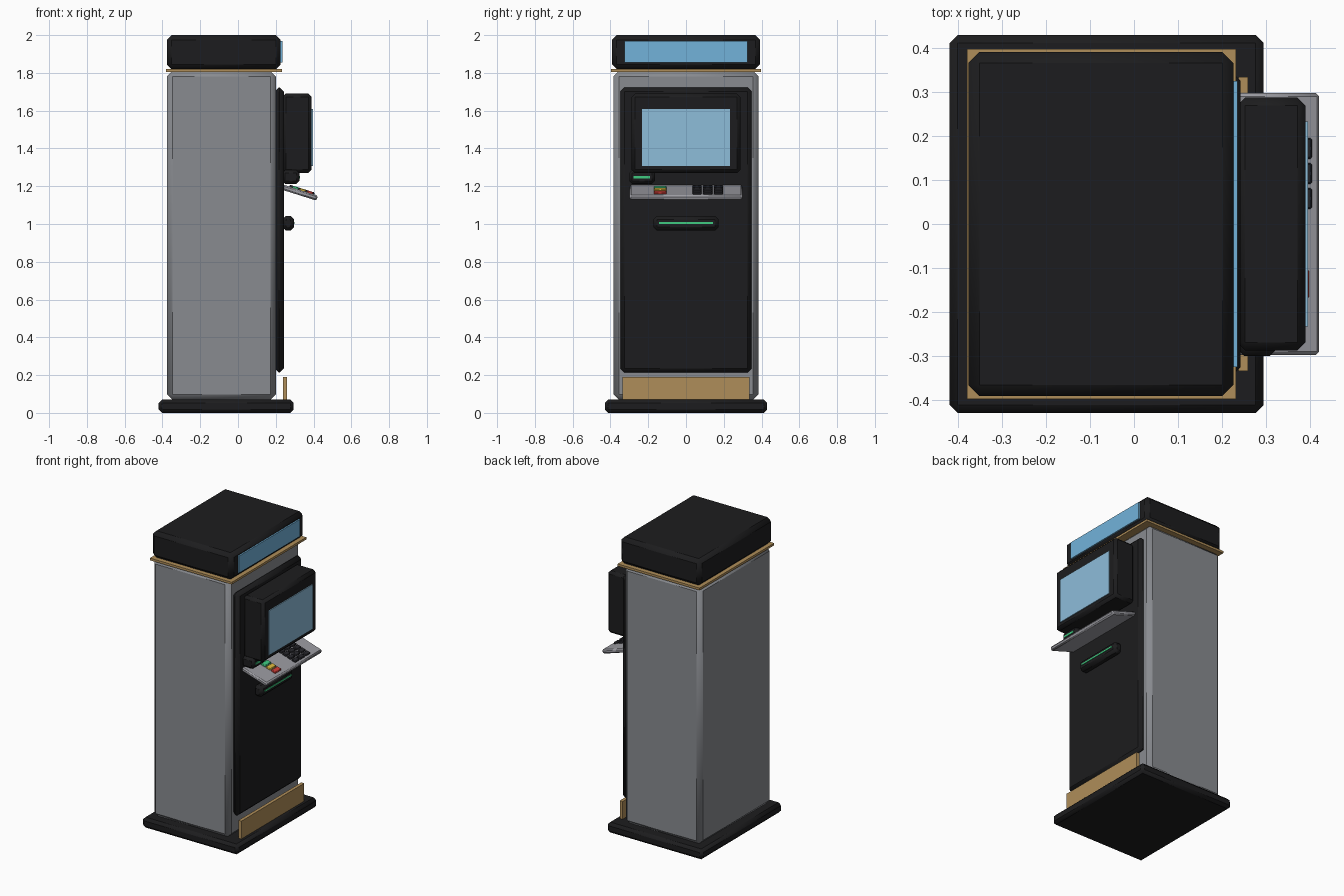
import bpy, math
from mathutils import Matrix, Vector

if "Cube" in bpy.data.objects:
    bpy.data.objects.remove(bpy.data.objects["Cube"])


def material(name, rgb):
    m = bpy.data.materials.new(name)
    m.diffuse_color = (*rgb, 1)
    m.use_nodes = True
    m.node_tree.nodes["Principled BSDF"].inputs["Base Color"].default_value = m.diffuse_color
    return m


BLACK = material("black", (0.012, 0.012, 0.013))
SILVER = material("silver", (0.25, 0.26, 0.28))
LIGHT = material("light_silver", (0.33, 0.33, 0.36))
GOLD = material("gold", (0.43, 0.27, 0.10))
SIGN = material("sign_blue", (0.17, 0.45, 0.70))
SCREEN = material("screen_blue", (0.27, 0.51, 0.70))
GREEN = material("green", (0.05, 0.60, 0.22))
YELLOW = material("yellow", (0.75, 0.50, 0.05))
RED = material("red", (0.65, 0.05, 0.04))
KEY = material("key_black", (0.02, 0.02, 0.025))


def box(name, x, y, z, mat, bevel=0.0, segments=1, matrix=None):
    """Box from (min, max) ranges, with optional softened edges."""
    lo, hi = Vector((x[0], y[0], z[0])), Vector((x[1], y[1], z[1]))
    bpy.ops.mesh.primitive_cube_add(size=1)
    ob = bpy.context.object
    ob.name = name
    size, mid = hi - lo, (hi + lo) / 2
    ob.data.transform(Matrix.Translation(mid) @ Matrix.Diagonal((*size, 1)))
    if matrix:
        ob.matrix_world = matrix
    ob.data.materials.append(mat)
    if bevel:
        mod = ob.modifiers.new("bevel", 'BEVEL')
        mod.width, mod.segments = bevel, segments
        bpy.ops.object.shade_smooth_by_angle(angle=math.radians(60))
    return ob


# Base and cabinet
box("base", (-0.42, 0.295), (-0.43, 0.43), (0, 0.07), BLACK, 0.018)
box("cabinet", (-0.375, 0.2), (-0.383, 0.383), (0.07, 1.81), SILVER, 0.028)
box("kick_plate", (0.238, 0.26), (-0.335, 0.335), (0.065, 0.19), GOLD)

# Header with gold trim and lit sign
box("trim", (-0.38, 0.232), (-0.398, 0.398), (1.805, 1.82), GOLD)
box("header", (-0.377, 0.226), (-0.392, 0.392), (1.82, 2.0), BLACK, 0.025)
box("header_sign", (0.22, 0.236), (-0.325, 0.325), (1.855, 1.97), SIGN)

# Front fascia and monitor
box("fascia", (0.195, 0.243), (-0.348, 0.348), (0.213, 1.723), BLACK, 0.022)
box("monitor", (0.235, 0.39), (-0.288, 0.288), (1.27, 1.69), BLACK, 0.018)
box("screen", (0.38, 0.396), (-0.233, 0.233), (1.307, 1.608), SCREEN)

# Card reader and cash dispenser with glowing slots
box("card_reader", (0.235, 0.325), (-0.30, -0.165), (1.213, 1.285), BLACK, 0.015)
box("card_slot", (0.32, 0.328), (-0.277, -0.19), (1.242, 1.255), GREEN)
box("cash_dispenser", (0.235, 0.297), (-0.172, 0.172), (0.965, 1.042), BLACK, 0.018)
box("cash_slot", (0.29, 0.3), (-0.143, 0.143), (1.0, 1.01), GREEN)

# Sloping shelf; local x runs down the slope, local z = 0 is its top face
slope = Matrix.Translation((0.235, 0, 1.21)) @ Matrix.Rotation(math.radians(17.5), 4, 'Y')
box("shelf", (-0.01, 0.198), (-0.298, 0.298), (-0.028, 0), LIGHT, 0.008, 1, slope)

# Function buttons and keypad on the shelf
for i, (label, mat) in enumerate((("green", GREEN), ("yellow", YELLOW), ("red", RED))):
    u = 0.055 + i * 0.04
    box(label + "_button", (u, u + 0.034), (-0.17, -0.103), (-0.004, 0.01), mat, 0.004, 1, slope)
for row in range(4):
    for col in range(3):
        u, v = 0.038 + row * 0.036, 0.034 + col * 0.057
        box(f"key_{row}_{col}", (u, u + 0.03), (v, v + 0.048), (-0.004, 0.01), KEY, 0.004, 1, slope)
